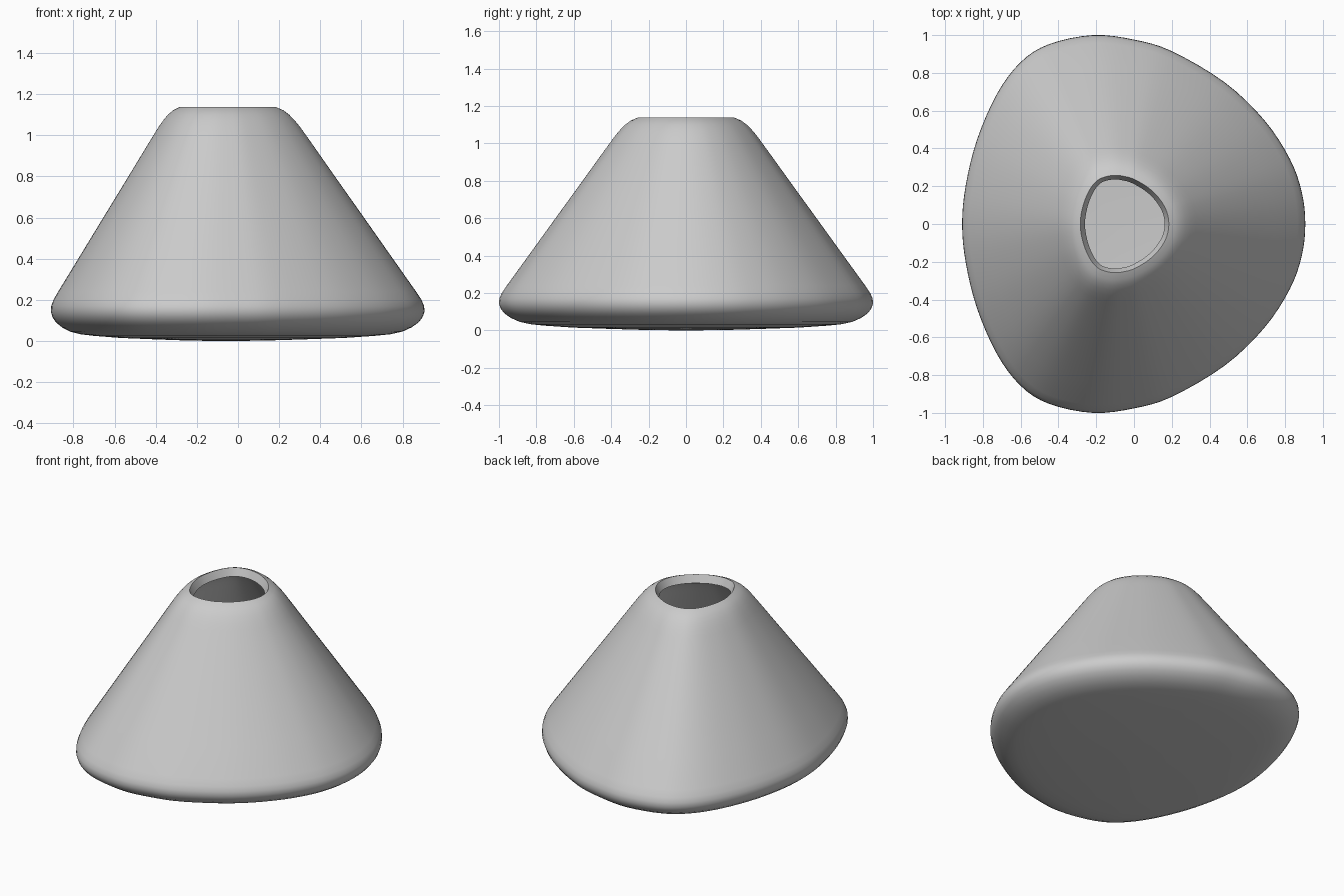
import bpy, bmesh
from mathutils import Vector

if "Cube" in bpy.data.objects:
    bpy.data.objects.remove(bpy.data.objects["Cube"])

CX = -0.067   # axis the body tapers towards

# Half outline of the rounded-triangle footprint, right tip to left side
half = [(0.907, 0), (0.888, 0.17), (0.825, 0.345), (0.69, 0.55), (0.48, 0.75),
        (0.2, 0.915), (0, 0.976), (-0.217, 1.0), (-0.45, 0.952), (-0.6, 0.857),
        (-0.725, 0.69), (-0.83, 0.45), (-0.89, 0.21), (-0.91, 0)]
ctrl = [Vector(p) for p in half] + [Vector((x, -y)) for x, y in half[-2:0:-1]]


def closed_spline(pts, steps):
    """Smooth closed curve through the points."""
    out, n = [], len(pts)
    for i in range(n):
        a, b, c, d = (pts[(i + k) % n] for k in (-1, 0, 1, 2))
        for s in range(steps):
            t = s / steps
            out.append(0.5 * (2 * b + (c - a) * t + (2 * a - 5 * b + 4 * c - d) * t ** 2
                              + (3 * b - a - 3 * c + d) * t ** 3))
    return out


outline = closed_spline(ctrl, 4)

# Side profile: outline scale, height
profile = [(0.2, 0.002), (0.4, 0.008), (0.6, 0.015), (0.75, 0.025), (0.83, 0.033),
           (0.89, 0.046), (0.935, 0.066), (0.97, 0.09), (0.99, 0.115), (1.0, 0.142),
           (0.998, 0.17), (0.985, 0.2), (0.958, 0.24), (0.84, 0.403), (0.70, 0.597),
           (0.56, 0.79), (0.44, 0.957), (0.405, 1.005), (0.378, 1.042), (0.35, 1.075),
           (0.325, 1.1), (0.295, 1.122), (0.258, 1.138)]

# Tapered body skin, open at the top
bm = bmesh.new()
rings = [[bm.verts.new((CX + (p.x - CX) * s, p.y * s, z)) for p in outline]
         for s, z in profile]
n = len(outline)
pole = bm.verts.new((CX, 0, 0))
for i in range(n):
    j = (i + 1) % n
    bm.faces.new((pole, rings[0][j], rings[0][i]))
    for lo, hi in zip(rings, rings[1:]):
        bm.faces.new((lo[i], lo[j], hi[j], hi[i]))
mesh = bpy.data.meshes.new("hollow_cone_body")
bm.to_mesh(mesh)
bm.free()
body = bpy.data.objects.new("hollow_cone_body", mesh)
bpy.context.collection.objects.link(body)

# Wall thickness, forming the lip of the opening
wall = body.modifiers.new("wall", 'SOLIDIFY')
wall.thickness = 0.055
wall.offset = -1

bpy.context.view_layer.objects.active = body
body.select_set(True)
bpy.ops.object.modifier_apply(modifier="wall")
bpy.ops.object.shade_smooth_by_angle(angle=0.7)
